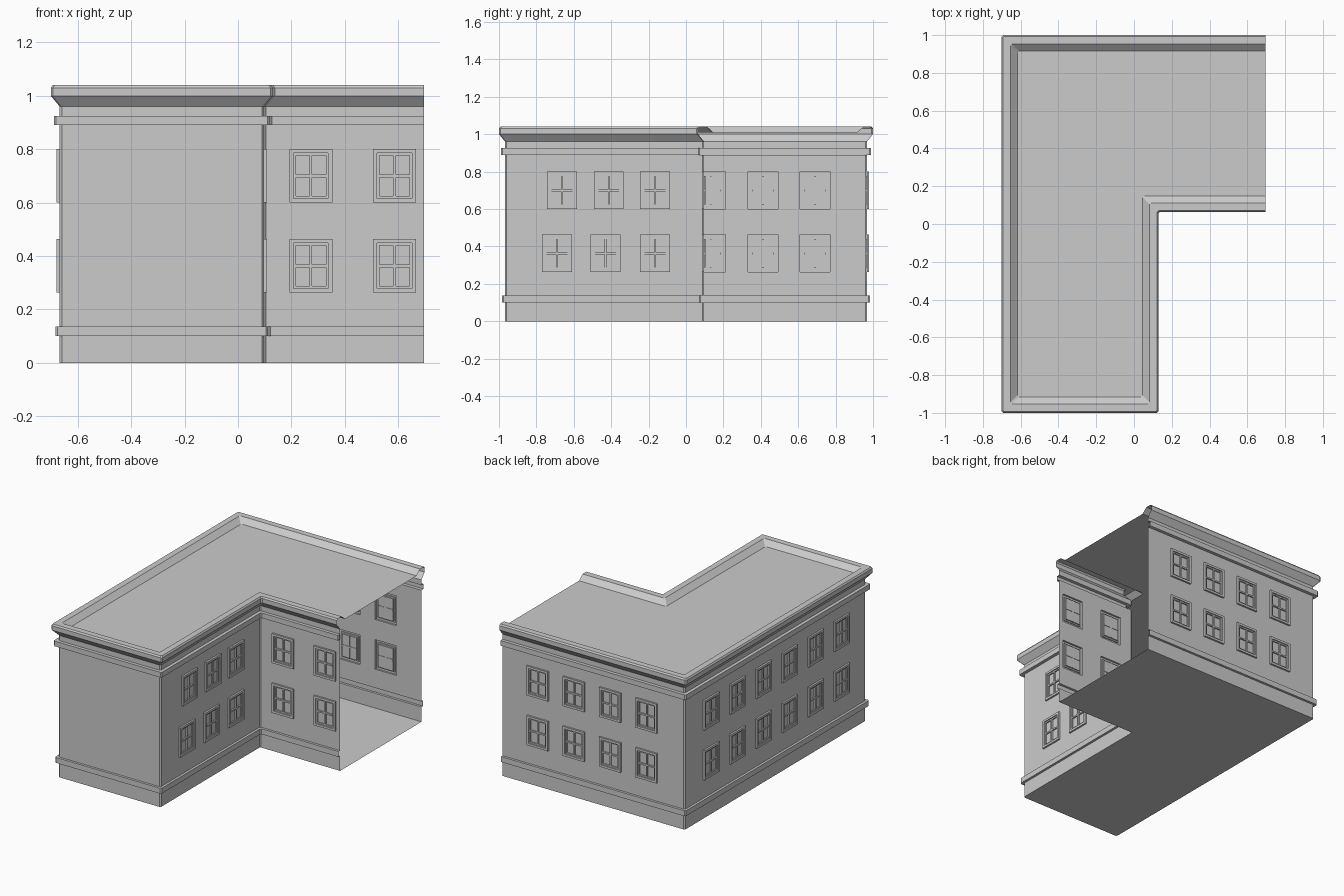
import bpy, bmesh
from mathutils import Vector, Matrix

if "Cube" in bpy.data.objects:
    bpy.data.objects.remove(bpy.data.objects["Cube"])

# L-shaped wall line, walked so that outside is on the left; the right end stays open
PATH = [Vector(p) for p in [(0.697, 0.097), (0.097, 0.097), (0.097, -0.967),
                            (-0.668, -0.967), (-0.668, 0.967), (0.697, 0.967)]]
CHAMFER = 0.008
ROWS = {0.363: 'low', 0.70: 'high'}
WIN_W, WIN_H = 0.08, 0.10      # half sizes
WALL_Z0, WALL_Z1 = 0.137, 0.89


def left(d):
    return Vector((-d.y, d.x))


def ring(off):
    """Wall line offset outwards, with a small chamfer on each corner."""
    dirs = [(b - a).normalized() for a, b in zip(PATH, PATH[1:])]
    pts = [PATH[0] + left(dirs[0]) * off]
    for i in range(1, len(PATH) - 1):
        c = PATH[i] + (left(dirs[i - 1]) + left(dirs[i])) * off
        pts += [c - dirs[i - 1] * CHAMFER, c + dirs[i] * CHAMFER]
    pts.append(PATH[-1] + left(dirs[-1]) * off)
    return pts


def finish(bm, name):
    bmesh.ops.remove_doubles(bm, verts=bm.verts, dist=1e-5)
    me = bpy.data.meshes.new(name)
    bm.to_mesh(me)
    bm.free()
    return me


def add(name, me):
    ob = bpy.data.objects.new(name, me)
    bpy.context.collection.objects.link(ob)
    return ob


def sweep(name, profile):
    """Sweep an (offset, z) profile along the wall line."""
    bm = bmesh.new()
    rows = [[bm.verts.new((p.x, p.y, z)) for p in ring(o)] for o, z in profile]
    for lo, hi in zip(rows, rows[1:]):
        for i in range(len(lo) - 1):
            bm.faces.new((lo[i], hi[i], hi[i + 1], lo[i + 1]))
    add(name, finish(bm, name))


def slab(name, off, z, up):
    bm = bmesh.new()
    f = bm.faces.new([bm.verts.new((p.x, p.y, z)) for p in ring(off)])
    f.normal_update()
    if (f.normal.z > 0) != up:
        f.normal_flip()
    bmesh.ops.triangulate(bm, faces=bm.faces[:])
    add(name, finish(bm, name))


# Plinth with base moulding, and cornice with parapet
sweep("base", [(0, 0), (0, 0.10), (0.016, 0.10), (0.016, WALL_Z0), (0, WALL_Z0)])
sweep("cornice", [(0, WALL_Z1), (0.022, WALL_Z1), (0.022, 0.925), (0, 0.925), (0, 0.96),
                  (0.027, 0.993), (0.033, 1.0), (0.033, 1.03), (0.026, 1.04),
                  (-0.015, 1.04), (-0.052, 1.008)])
slab("roof", -0.052, 1.008, True)
slab("floor", 0, 0, False)

# Window: stepped frame, glass and crossed bars (local y points outwards)
bm = bmesh.new()
loops = []
for inset, depth in [(0, 0), (0, 0.012), (0.015, 0.012), (0.015, 0.005),
                     (0.024, 0.005), (0.024, -0.003)]:
    w, h = WIN_W - inset, WIN_H - inset
    loops.append([bm.verts.new((x, depth, z)) for x, z in
                  ((-w, -h), (-w, h), (w, h), (w, -h))])
for a, b in zip(loops, loops[1:]):
    for i in range(4):
        j = (i + 1) % 4
        bm.faces.new((a[i], a[j], b[j], b[i]))
bm.faces.new(loops[-1])
for sx, sz in ((0.01, 2 * (WIN_H - 0.024)), (2 * (WIN_W - 0.024), 0.01)):
    bmesh.ops.create_cube(bm, size=1, matrix=Matrix.Diagonal((sx, 0.012, sz, 1)))
window_mesh = finish(bm, "window")

# Window centres per wall (x or y coordinate), for the low and high rows
BACK = [-0.385, -0.113, 0.158, 0.43]
SIDE = [0.69, 0.411, 0.132, -0.147, -0.426, -0.705]
LAYOUT = [
    {'low': [0.273, 0.586], 'high': [0.273, 0.586]},
    {'low': [-0.69, -0.43, -0.165], 'high': [-0.663, -0.413, -0.165]},
    {'low': [], 'high': []},
    {'low': SIDE, 'high': SIDE},
    {'low': BACK, 'high': BACK},
]

# Walls with window openings
bm = bmesh.new()
pts = ring(0)


def panel(a, b, z0, z1):
    bm.faces.new([bm.verts.new((p.x, p.y, z)) for p, z in
                  ((a, z0), (a, z1), (b, z1), (b, z0))])


for i, (a, b) in enumerate(zip(pts, pts[1:])):
    layout = LAYOUT[i // 2] if i % 2 == 0 else None
    if not layout or not layout['low']:
        panel(a, b, WALL_Z0, WALL_Z1)
        continue
    d = (b - a).normalized()
    n = left(d)
    axis = 0 if abs(d.x) > 0.5 else 1
    z = WALL_Z0
    for zc, row in ROWS.items():
        panel(a, b, z, zc - WIN_H)
        start = a
        for t in sorted((c - a[axis]) * d[axis] for c in layout[row]):
            panel(start, a + d * (t - WIN_W), zc - WIN_H, zc + WIN_H)
            start = a + d * (t + WIN_W)
            c = a + d * t
            ob = add("window", window_mesh)
            ob.matrix_world = Matrix(((d.x, n.x, 0, c.x), (d.y, n.y, 0, c.y),
                                      (0, 0, 1, zc), (0, 0, 0, 1)))
        panel(start, b, zc - WIN_H, zc + WIN_H)
        z = zc + WIN_H
    panel(a, b, z, WALL_Z1)
add("walls", finish(bm, "walls"))
